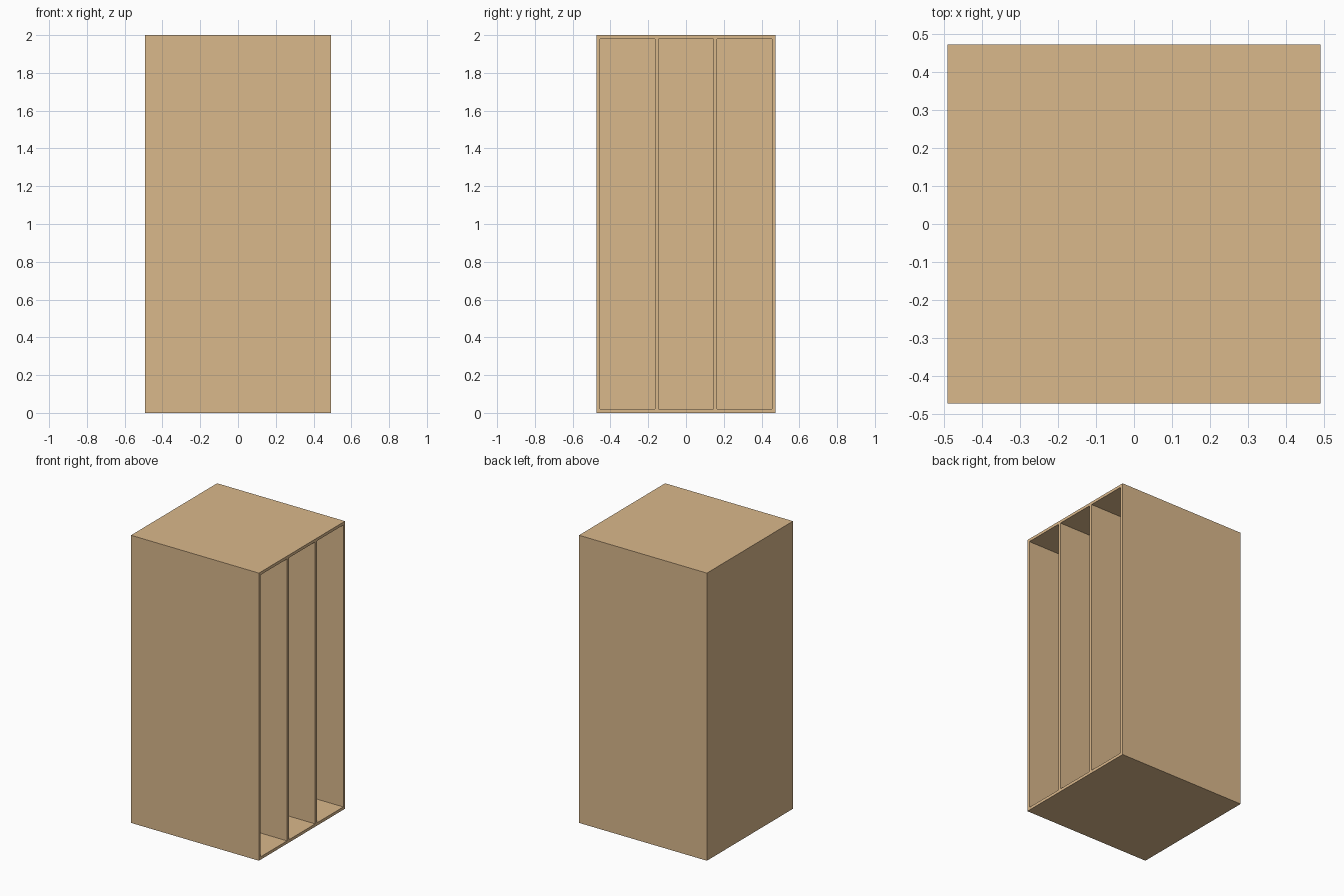
import bpy, bmesh
from mathutils import Vector

if "Cube" in bpy.data.objects:
    bpy.data.objects.remove(bpy.data.objects["Cube"])

W, D, H = 0.984, 0.946, 2.0      # outer size in x, y, z
T = 0.02                         # board thickness
BAYS = [(-0.454, -0.164), (-0.145, 0.145), (0.164, 0.454)]

# Solid outer block standing on the floor
bm = bmesh.new()
bmesh.ops.create_cube(bm, size=1)
for v in bm.verts:
    v.co = Vector((v.co.x * W, v.co.y * D, (v.co.z + 0.5) * H))


def cut(co, normal):
    bmesh.ops.bisect_plane(bm, geom=bm.verts[:] + bm.edges[:] + bm.faces[:],
                           plane_co=co, plane_no=normal)


# Board edges around the three tall bays
for bay in BAYS:
    for y in bay:
        cut((0, y, 0), (0, 1, 0))
for z in (T, H - T):
    cut((0, 0, z), (0, 0, 1))

# Hollow each bay from the open right side, leaving a closing panel on the left
openings = []
for f in bm.faces:
    c = f.calc_center_median()
    if (f.normal.x > 0.9 and T < c.z < H - T
            and any(a < c.y < b for a, b in BAYS)):
        openings.append(f)
inner = bmesh.ops.extrude_discrete_faces(bm, faces=openings)["faces"]
for f in inner:
    bmesh.ops.translate(bm, verts=f.verts[:], vec=(-(W - T), 0, 0))
bmesh.ops.recalc_face_normals(bm, faces=bm.faces[:])

mesh = bpy.data.meshes.new("cabinet_carcass")
bm.to_mesh(mesh)
bm.free()
cabinet = bpy.data.objects.new("cabinet_carcass", mesh)
bpy.context.collection.objects.link(cabinet)

# Light wood
wood = bpy.data.materials.new("light_wood")
wood.diffuse_color = (0.70, 0.48, 0.26, 1)
wood.use_nodes = True
wood.node_tree.nodes["Principled BSDF"].inputs["Base Color"].default_value = wood.diffuse_color
mesh.materials.append(wood)
